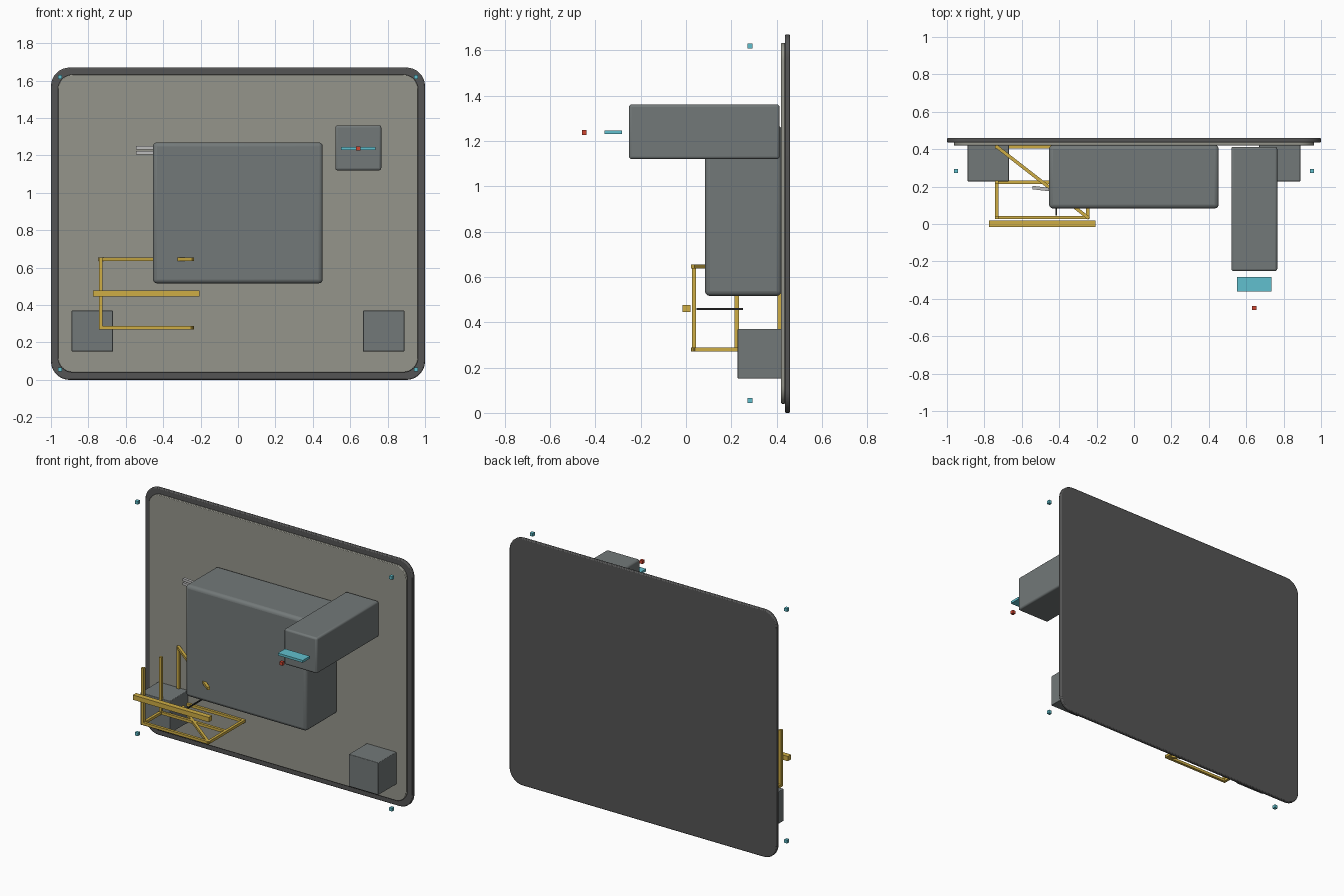
import bpy, bmesh
from math import cos, sin, pi
from mathutils import Vector

if "Cube" in bpy.data.objects:
    bpy.data.objects.remove(bpy.data.objects["Cube"])


def material(name, rgb):
    m = bpy.data.materials.new(name)
    m.diffuse_color = (*rgb, 1)
    m.use_nodes = True
    m.node_tree.nodes["Principled BSDF"].inputs["Base Color"].default_value = m.diffuse_color
    return m


GOLD = material("gold", (0.62, 0.42, 0.06))
CYAN = material("cyan", (0.12, 0.53, 0.62))
RED = material("red", (0.62, 0.06, 0.03))
DARK = material("dark", (0.03, 0.03, 0.03))
STONE = material("warm_grey", (0.30, 0.30, 0.26))
SLATE = material("slate", (0.17, 0.19, 0.19))
CHARCOAL = material("charcoal", (0.09, 0.09, 0.09))
STEEL = material("steel", (0.5, 0.5, 0.5))


def finish(name, bm, mat, bevel=0, segments=3):
    bmesh.ops.recalc_face_normals(bm, faces=bm.faces)
    mesh = bpy.data.meshes.new(name)
    bm.to_mesh(mesh)
    bm.free()
    ob = bpy.data.objects.new(name, mesh)
    bpy.context.collection.objects.link(ob)
    if mat:
        mesh.materials.append(mat)
    if bevel:
        mod = ob.modifiers.new("Bevel", "BEVEL")
        mod.width, mod.segments = bevel, segments
        mod.limit_method, mod.angle_limit = "ANGLE", 0.9
        bpy.context.view_layer.objects.active = ob
        ob.select_set(True)
        bpy.ops.object.shade_smooth_by_angle(angle=0.6)
        ob.select_set(False)
    return ob


def box(name, x, y, z, mat=None, bevel=0):
    bm = bmesh.new()
    bmesh.ops.create_cube(bm, size=1)
    for v in bm.verts:
        v.co = [(a + b) / 2 + c * (b - a) for c, (a, b) in zip(v.co, (x, y, z))]
    return finish(name, bm, mat, bevel)


def panel(name, half_width, y, z, radius, mat, bevel):
    bm = bmesh.new()
    ring = []
    corners = [(1, z[1], -1), (-1, z[1], -1), (-1, z[0], 1), (1, z[0], 1)]
    for i, (sx, edge, sz) in enumerate(corners):
        for k in range(9):
            a = (i + k / 8) * pi / 2
            ring.append(bm.verts.new((sx * (half_width - radius) + radius * cos(a), y[0],
                                      edge + sz * radius + radius * sin(a))))
    face = bm.faces.new(ring)
    out = bmesh.ops.extrude_face_region(bm, geom=[face])
    moved = [g for g in out["geom"] if isinstance(g, bmesh.types.BMVert)]
    bmesh.ops.translate(bm, verts=moved, vec=(0, y[1] - y[0], 0))
    return finish(name, bm, mat, bevel, 2)


def bar(name, a, b, t, mat):
    # square bar running between two points
    a, b = Vector(a), Vector(b)
    d = b - a
    bm = bmesh.new()
    bmesh.ops.create_cube(bm, size=1)
    for v in bm.verts:
        v.co = Vector((v.co.x * t, v.co.y * t, v.co.z * (d.length + t * 0.9)))
    ob = finish(name, bm, mat)
    up = Vector((0, 0, 1))
    zdir = d.normalized()
    side = Vector((1, 0, 0)) if abs(zdir.z) > 0.9 else up.cross(zdir).normalized()
    rot = Vector(zdir).cross(side)
    for v in ob.data.vertices:
        c = v.co.copy()
        v.co = (a + b) / 2 + side * c.x + rot * c.y + zdir * c.z
    return ob


# wall panels
panel("back_panel", 1.0, (0.436, 0.46), (0, 1.67), 0.10, CHARCOAL, 0.006)
panel("front_panel", 0.963, (0.42, 0.438), (0.04, 1.633), 0.08, STONE, 0.004)

# housings
box("main_housing", (-0.455, 0.453), (0.083, 0.422), (0.516, 1.27), SLATE, 0.022)
box("arm_housing", (0.52, 0.766), (-0.252, 0.413), (1.12, 1.361), SLATE, 0.012)
for side, s in (("left", -1), ("right", 1)):
    x = sorted((s * 0.668, s * 0.89))
    box(f"{side}_foot_block", x, (0.228, 0.422), (0.152, 0.37), SLATE, 0.004)

# corner markers
for s in (-1, 1):
    for z in (0.055, 1.62):
        x = s * 0.951
        box("corner_marker", (x - 0.011, x + 0.011), (0.272, 0.294),
            (z - 0.011, z + 0.011), CYAN)

# tip of the arm
box("arm_plate", (0.55, 0.736), (-0.36, -0.283), (1.23, 1.246), CYAN)
box("arm_tip", (0.632, 0.654), (-0.46, -0.438), (1.226, 1.248), RED)

# gold cradle: base rails, posts and diagonal braces
XL, XR, ZB, ZT, T = -0.733, -0.247, 0.279, 0.646, 0.018
YS = (0.035, 0.224, 0.413)
for y in YS:
    bar("cradle_cross_rail", (XL, y, ZB), (XR, y, ZB), T, GOLD)
    bar("cradle_post", (XL, y, ZB), (XL, y, ZT), T, GOLD)
for x in (XL, XR):
    bar("cradle_side_rail", (x, YS[0], ZB), (x, YS[2], ZB), T, GOLD)
for z in (ZB, ZT):
    bar("cradle_brace", (XL, YS[2], z), (XR, YS[0], z), T, GOLD)
box("front_rail", (-0.775, -0.207), (-0.016, 0.019), (0.445, 0.477), GOLD)

# thin rod and prongs
bar("thin_rod", (-0.415, 0.05, 0.458), (-0.415, 0.247, 0.458), 0.008, DARK)
for z in (1.214, 1.241):
    bar("side_prong", (-0.535, 0.194, z), (-0.43, 0.181, z), 0.018, STEEL)
